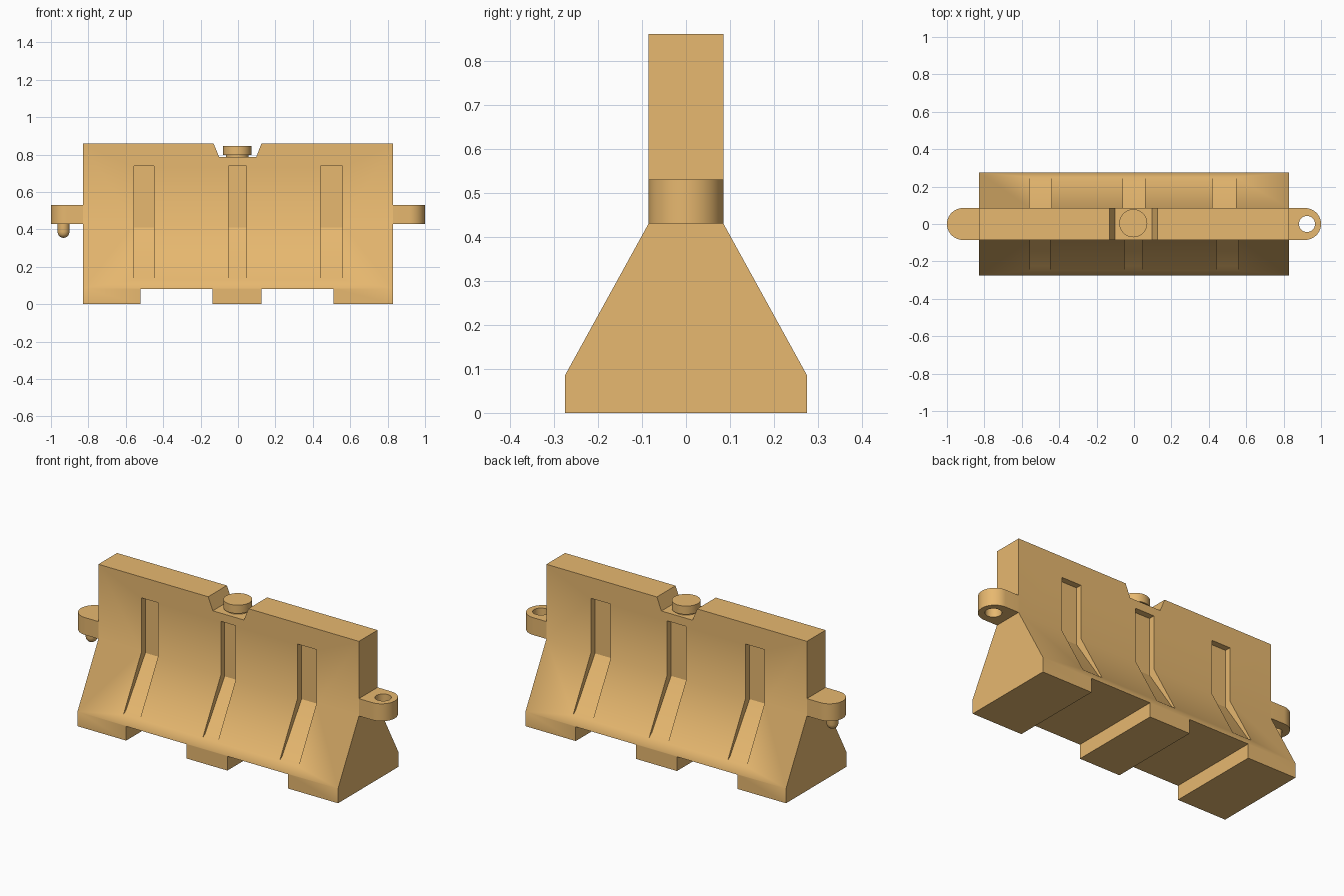
import bpy, bmesh, math

if "Cube" in bpy.data.objects:
    bpy.data.objects.remove(bpy.data.objects["Cube"])

mat = bpy.data.materials.new("orange_plastic")
mat.diffuse_color = (0.80, 0.48, 0.16, 1)
mat.use_nodes = True
mat.node_tree.nodes["Principled BSDF"].inputs["Base Color"].default_value = mat.diffuse_color


def add_prism(bm, pts, axis, a, b):
    """Extrude a 2D outline from a to b along an axis."""
    place = {"x": lambda p, t: (t, p[0], p[1]),
             "y": lambda p, t: (p[0], t, p[1]),
             "z": lambda p, t: (p[0], p[1], t)}[axis]
    lo = [bm.verts.new(place(p, a)) for p in pts]
    hi = [bm.verts.new(place(p, b)) for p in pts]
    bm.faces.new(lo)
    bm.faces.new(hi)
    n = len(pts)
    for i in range(n):
        j = (i + 1) % n
        bm.faces.new((lo[i], lo[j], hi[j], hi[i]))


def add_lathe(bm, profile, cx, cy, seg=40):
    """Revolve (radius, z) points, closing both ends."""
    rings = [[bm.verts.new((cx + r * math.cos(k * math.tau / seg),
                            cy + r * math.sin(k * math.tau / seg), z))
              for k in range(seg)] for r, z in profile]
    for r0, r1 in zip(rings, rings[1:]):
        for k in range(seg):
            m = (k + 1) % seg
            bm.faces.new((r0[k], r0[m], r1[m], r1[k]))
    bm.faces.new(rings[0])
    bm.faces.new(rings[-1])


def finish(bm, name):
    bmesh.ops.recalc_face_normals(bm, faces=bm.faces)
    me = bpy.data.meshes.new(name)
    bm.to_mesh(me)
    bm.free()
    ob = bpy.data.objects.new(name, me)
    bpy.context.collection.objects.link(ob)
    me.materials.append(mat)
    return ob


def activate(ob):
    bpy.ops.object.select_all(action="DESELECT")
    ob.select_set(True)
    bpy.context.view_layer.objects.active = ob


def carve(ob, cutter):
    cutter.hide_render = True
    mod = ob.modifiers.new("carve", "BOOLEAN")
    mod.operation, mod.solver, mod.object = "DIFFERENCE", "EXACT", cutter
    activate(ob)
    bpy.ops.object.modifier_apply(modifier=mod.name)
    bpy.data.objects.remove(cutter)


def smooth(ob):
    activate(ob)
    bpy.ops.object.shade_smooth_by_angle(angle=math.radians(30))


# Barrier body: mirrored cross-section run along x
half = [(0.275, 0), (0.275, 0.085), (0.085, 0.43), (0.085, 0.86)]
bm = bmesh.new()
add_prism(bm, half + [(-y, z) for y, z in reversed(half)], "x", -0.83, 0.83)
body = finish(bm, "barrier_body")

bm = bmesh.new()
# Forklift slots under the base
for a, b in ((-0.52, -0.135), (0.125, 0.51)):
    add_prism(bm, [(a, -0.1), (b, -0.1), (b, 0.082), (a, 0.082)], "y", -0.5, 0.5)
# Filler notch in the top
add_prism(bm, [(-0.101, 0.787), (0.097, 0.787), (0.162, 0.95), (-0.167, 0.95)],
          "y", -0.3, 0.3)
# Tapering grooves in both faces
groove = [(0.05, 0.74), (0.05, 0.41), (0.225, 0.15), (0.30, 0.09), (0.4, 0.09), (0.4, 0.74)]
spans = {-1: ((-0.555, -0.45), (-0.05, 0.045), (0.44, 0.56)),
         1: ((-0.56, -0.44), (-0.06, 0.06), (0.42, 0.545))}
for side, ranges in spans.items():
    for a, b in ranges:
        add_prism(bm, [(side * y, z) for y, z in groove], "x", a, b)
carve(body, finish(bm, "body_cutter"))
smooth(body)

# Round-ended connector tabs
for side, name in ((-1, "pin_tab"), (1, "hole_tab")):
    R = 0.085
    arc = [(side * (1 - R + R * math.cos(t)), R * math.sin(t))
           for t in (math.pi * (k / 24 - 0.5) for k in range(25))]
    bm = bmesh.new()
    add_prism(bm, [(side * 0.83, -R)] + arc + [(side * 0.83, R)], "z", 0.43, 0.53)
    tab = finish(bm, name)
    if side > 0:
        bm = bmesh.new()
        add_lathe(bm, [(0.043, 0.3), (0.043, 0.7)], 0.925, 0)
        carve(tab, finish(bm, "hole_cutter"))
    smooth(tab)

# Connector pin with domed tip
bm = bmesh.new()
r = 0.032
dome = [(r * math.sin(a), 0.387 - r * math.cos(a))
        for a in (math.radians(d) for d in (6, 25, 45, 65, 90))]
add_lathe(bm, dome + [(r, 0.45)], -0.933, 0, 24)
smooth(finish(bm, "connector_pin"))

# Filler cap on its neck
bm = bmesh.new()
add_lathe(bm, [(0.06, 0.775), (0.06, 0.798), (0.075, 0.798), (0.075, 0.846)], -0.004, 0.004)
smooth(finish(bm, "filler_cap"))
